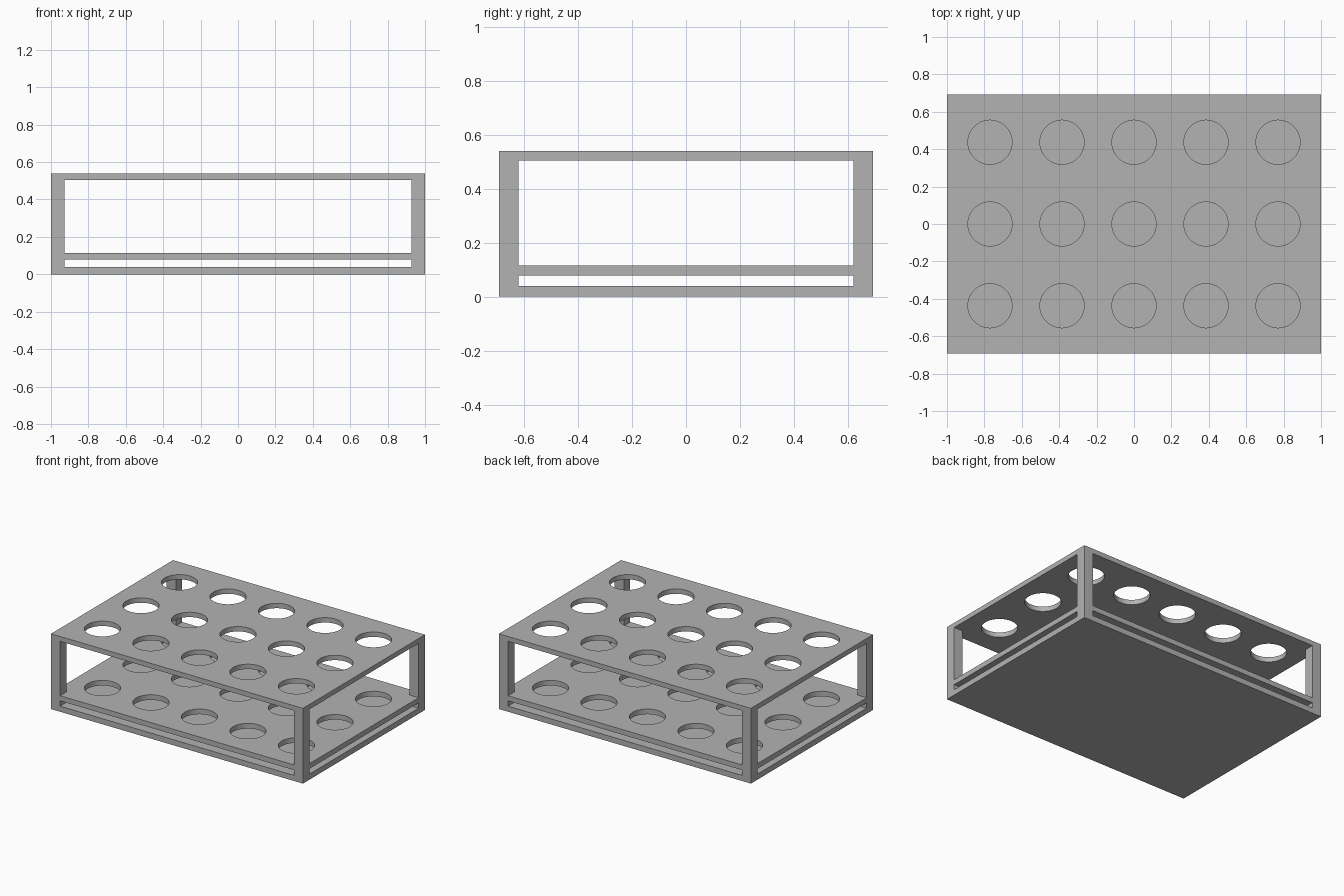
import bpy
import bmesh
from mathutils import Matrix, Vector

cube = bpy.data.objects.get("Cube")
if cube:
    bpy.data.objects.remove(cube, do_unlink=True)

HALF_X, HALF_Y, HEIGHT, POST = 1.0, 0.692, 0.54, 0.072
GAPS = [(0.04, 0.078), (0.115, 0.505)]      # open levels between the shelves
PITCH_X, PITCH_Y, HOLE_RADIUS = 0.385, 0.437, 0.118

grey = bpy.data.materials.new("grey")
grey.use_nodes = True
colour = (0.45, 0.45, 0.45, 1)
grey.diffuse_color = colour
grey.node_tree.nodes["Principled BSDF"].inputs["Base Color"].default_value = colour


def make_object(name, bm):
    mesh = bpy.data.meshes.new(name)
    bm.to_mesh(mesh)
    bm.free()
    mesh.materials.append(grey)
    obj = bpy.data.objects.new(name, mesh)
    bpy.context.collection.objects.link(obj)
    return obj


def box(name, half_x, half_y, low, high):
    bm = bmesh.new()
    size = Vector((2 * half_x, 2 * half_y, high - low))
    place = Matrix.Translation((0, 0, (low + high) / 2)) @ Matrix.Diagonal(size).to_4x4()
    bmesh.ops.create_cube(bm, size=1, matrix=place)
    return make_object(name, bm)


# Solid block that becomes the rack
rack = box("tube_rack", HALF_X, HALF_Y, 0, HEIGHT)
cutters = []

# Crossing openings through each level leave the four corner posts
for low, high in GAPS:
    cutters.append(box("side_opening", HALF_X + 0.1, HALF_Y - POST, low, high))
    cutters.append(box("front_opening", HALF_X - POST, HALF_Y + 0.1, low, high))

# Grid of round holes through the two upper shelves
bm = bmesh.new()
bottom, top = 0.06, HEIGHT + 0.1
for column in range(-2, 3):
    for row in range(-1, 2):
        centre = (column * PITCH_X, row * PITCH_Y, (bottom + top) / 2)
        bmesh.ops.create_cone(bm, cap_ends=True, segments=64, radius1=HOLE_RADIUS,
                              radius2=HOLE_RADIUS, depth=top - bottom,
                              matrix=Matrix.Translation(centre))
cutters.append(make_object("tube_holes", bm))

for cutter in cutters:
    cutter.hide_render = True
    cut = rack.modifiers.new(cutter.name, "BOOLEAN")
    cut.operation = "DIFFERENCE"
    cut.solver = "EXACT"
    cut.object = cutter

# Bake the cuts and drop the cutters
bpy.context.view_layer.update()
evaluated = rack.evaluated_get(bpy.context.evaluated_depsgraph_get())
finished = bpy.data.meshes.new_from_object(evaluated)
rack.modifiers.clear()
rack.data = finished
for cutter in cutters:
    bpy.data.objects.remove(cutter, do_unlink=True)

# Smooth hole walls with sharp rims
bpy.ops.object.select_all(action="DESELECT")
rack.select_set(True)
bpy.context.view_layer.objects.active = rack
bpy.ops.object.shade_smooth_by_angle()
